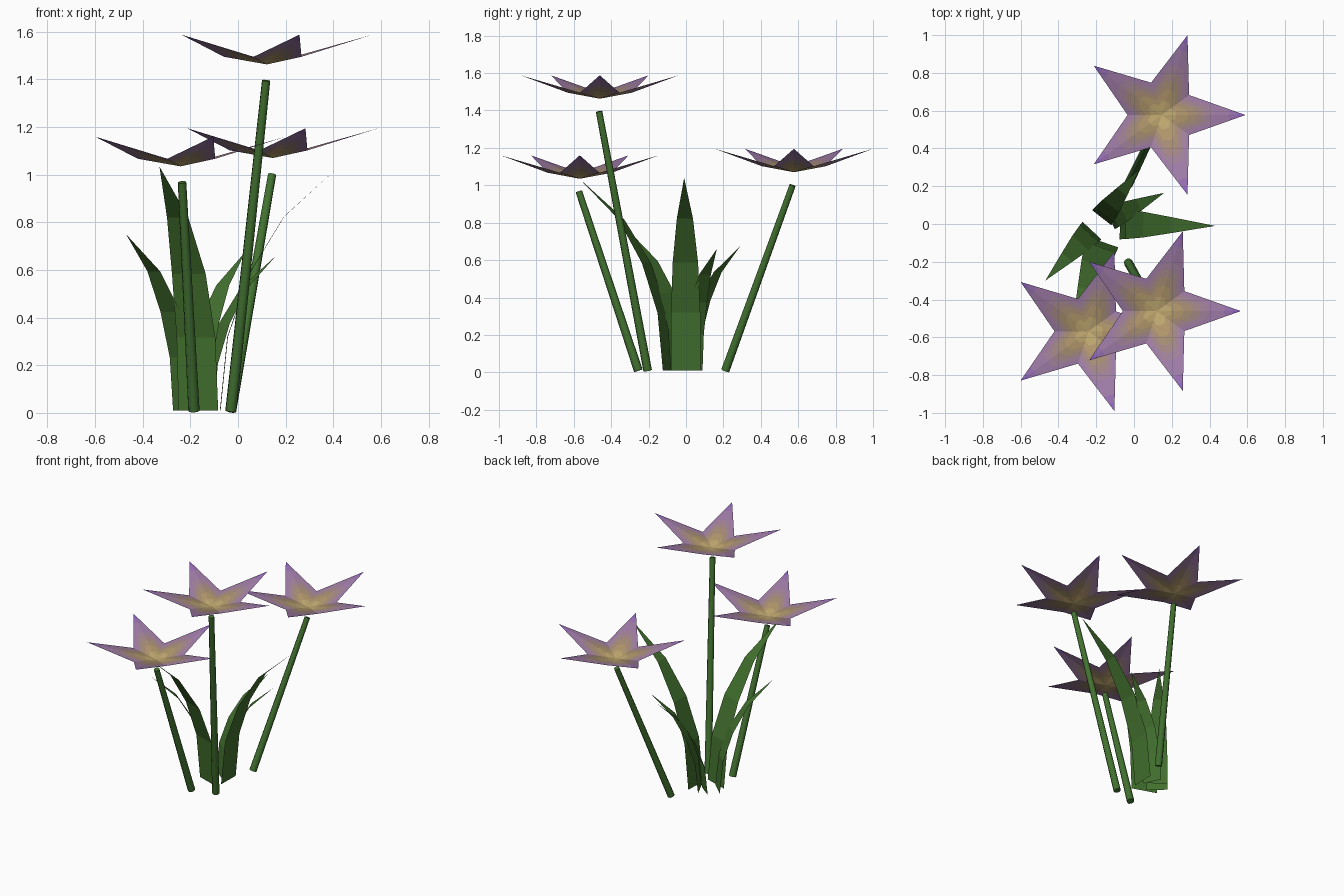
import bpy, bmesh, math
from mathutils import Vector

if "Cube" in bpy.data.objects:
    bpy.data.objects.remove(bpy.data.objects["Cube"])


def material(name, rgb):
    """Flat colour given as 0-255 screen values."""
    m = bpy.data.materials.new(name)
    lin = [((c / 255 + 0.055) / 1.055) ** 2.4 for c in rgb]
    m.diffuse_color = (*lin, 1)
    m.use_nodes = True
    m.node_tree.nodes["Principled BSDF"].inputs["Base Color"].default_value = m.diffuse_color
    return m


LEAF = material("leaf green", (66, 112, 46))
STEM = material("stem green", (66, 114, 48))
PETALS = [material("centre yellow", (192, 168, 112)),
          material("ochre", (178, 152, 108)),
          material("tan", (168, 142, 116)),
          material("dusty tan", (164, 136, 134)),
          material("dusty mauve", (162, 130, 154)),
          material("mauve", (160, 124, 168)),
          material("light violet", (152, 112, 178)),
          material("violet", (140, 100, 192))]


def finish(bm, name, mats):
    mesh = bpy.data.meshes.new(name)
    bmesh.ops.remove_doubles(bm, verts=bm.verts, dist=0.0005)
    bm.to_mesh(mesh)
    bm.free()
    for m in mats:
        mesh.materials.append(m)
    obj = bpy.data.objects.new(name, mesh)
    bpy.context.collection.objects.link(obj)
    return obj


# Star flower: each half petal is a flat triangle (centre, tip, notch) cut into colour bands
R_TIP, Z_TIP, R_NOTCH, Z_NOTCH = 0.444, 0.125, 0.18, 0.032
# Band borders as (tip, notch) weights: on the petal axis, between, on the notch axis
BANDS = [((0.17, 0), (0.10, 0.20), (0, 0.30)),
         ((0.32, 0), (0.20, 0.28), (0, 0.46)),
         ((0.43, 0), (0.28, 0.34), (0, 0.60)),
         ((0.52, 0), (0.36, 0.38), (0, 0.72)),
         ((0.61, 0), (0.46, 0.40), (0, 0.85)),
         ((0.80, 0), (0.72, 0.28), (0, 1.00))]


def flower(name, centre):
    bm = bmesh.new()
    c = Vector(centre)

    def polar(r, z, a):
        return Vector((r * math.cos(a), r * math.sin(a), z))

    def face(weights, tip, notch, flip, mat):
        pts = [c + tip * a + notch * b for a, b in weights]
        if flip:
            pts.reverse()
        bm.faces.new([bm.verts.new(p) for p in pts]).material_index = mat

    for k in range(5):
        a = k * math.tau / 5
        tip = polar(R_TIP, Z_TIP, a)
        for side in (1, -1):
            notch = polar(R_NOTCH, Z_NOTCH, a + side * math.pi / 5)
            flip = side < 0
            inner = BANDS[0]
            face([(0, 0), inner[0], inner[1], inner[2]], tip, notch, flip, 0)
            for i, outer in enumerate(BANDS[1:], 1):
                face([inner[0], outer[0], outer[1], inner[1]], tip, notch, flip, i)
                face([inner[1], outer[1], outer[2], inner[2]], tip, notch, flip, i)
                inner = outer
            # violet petal tip
            face([(0.80, 0), (0.90, 0), (0.86, 0.14), (0.72, 0.28)], tip, notch, flip, 6)
            face([(0.90, 0), (1, 0), (0.86, 0.14)], tip, notch, flip, 7)
    return finish(bm, name, PETALS)


# Tapered straight stem
def stem(name, base, top, r0=0.024, r1=0.018, sides=8):
    base, top = Vector(base), Vector(top)
    axis = top - base
    bm = bmesh.new()
    bmesh.ops.create_cone(bm, cap_ends=True, segments=sides, radius1=r0, radius2=r1,
                          depth=axis.length)
    bm.transform(axis.to_track_quat('Z', 'Y').to_matrix().to_4x4())
    bmesh.ops.translate(bm, verts=bm.verts, vec=(base + top) / 2)
    obj = finish(bm, name, [STEM])
    for p in obj.data.polygons:
        p.use_smooth = len(p.vertices) == 4
    return obj


# Blade leaf arching outwards: (outward, height, half width) as shares of the full height
BLADE = [(0.0, 0.0, 0.080), (0.03, 0.30, 0.078), (0.12, 0.56, 0.068),
         (0.26, 0.79, 0.043), (0.49, 1.0, 0.0)]


def leaf(name, tip, heading, width=1.0):
    tip = Vector(tip)
    height = tip.z - 0.01
    out = Vector((math.cos(heading), math.sin(heading), 0))
    across = Vector((-out.y, out.x, 0))
    base = Vector((tip.x, tip.y, 0.01)) - out * 0.49 * height
    bm = bmesh.new()
    prev = None
    for d, z, w in BLADE:
        mid = base + out * d * height + Vector((0, 0, z * height))
        if w:
            row = [bm.verts.new(mid + across * s * w * width) for s in (-1, 1)]
        else:
            row = [bm.verts.new(mid)]
        if prev:
            bm.faces.new(prev[::-1] + row)
        prev = row
    # upper side faces the clump centre
    bm.normal_update()
    if sum(f.normal.z for f in bm.faces) < 0:
        bmesh.ops.reverse_faces(bm, faces=bm.faces)
    return finish(bm, name, [LEAF])


flower("back_flower", (0.146, 0.577, 1.07))
flower("tall_flower", (0.121, -0.461, 1.463))
flower("left_flower", (-0.241, -0.568, 1.035))

stem("back_stem", (-0.03, 0.21, 0.009), (0.143, 0.57, 1.0))
stem("tall_stem", (-0.03, -0.205, 0.009), (0.118, -0.465, 1.395))
stem("left_stem", (-0.185, -0.255, 0.009), (-0.235, -0.573, 0.968))

leaf("right_leaf", (0.43, -0.01, 1.04), math.radians(-1))
leaf("front_leaf", (-0.33, -0.57, 1.035), math.radians(-109), 1.1)
leaf("left_leaf", (-0.47, -0.30, 0.75), math.radians(-133), 0.85)
leaf("back_right_leaf", (0.16, 0.165, 0.66), math.radians(25), 0.8)
leaf("back_leaf", (0.03, 0.29, 0.675), math.radians(52), 0.8)
